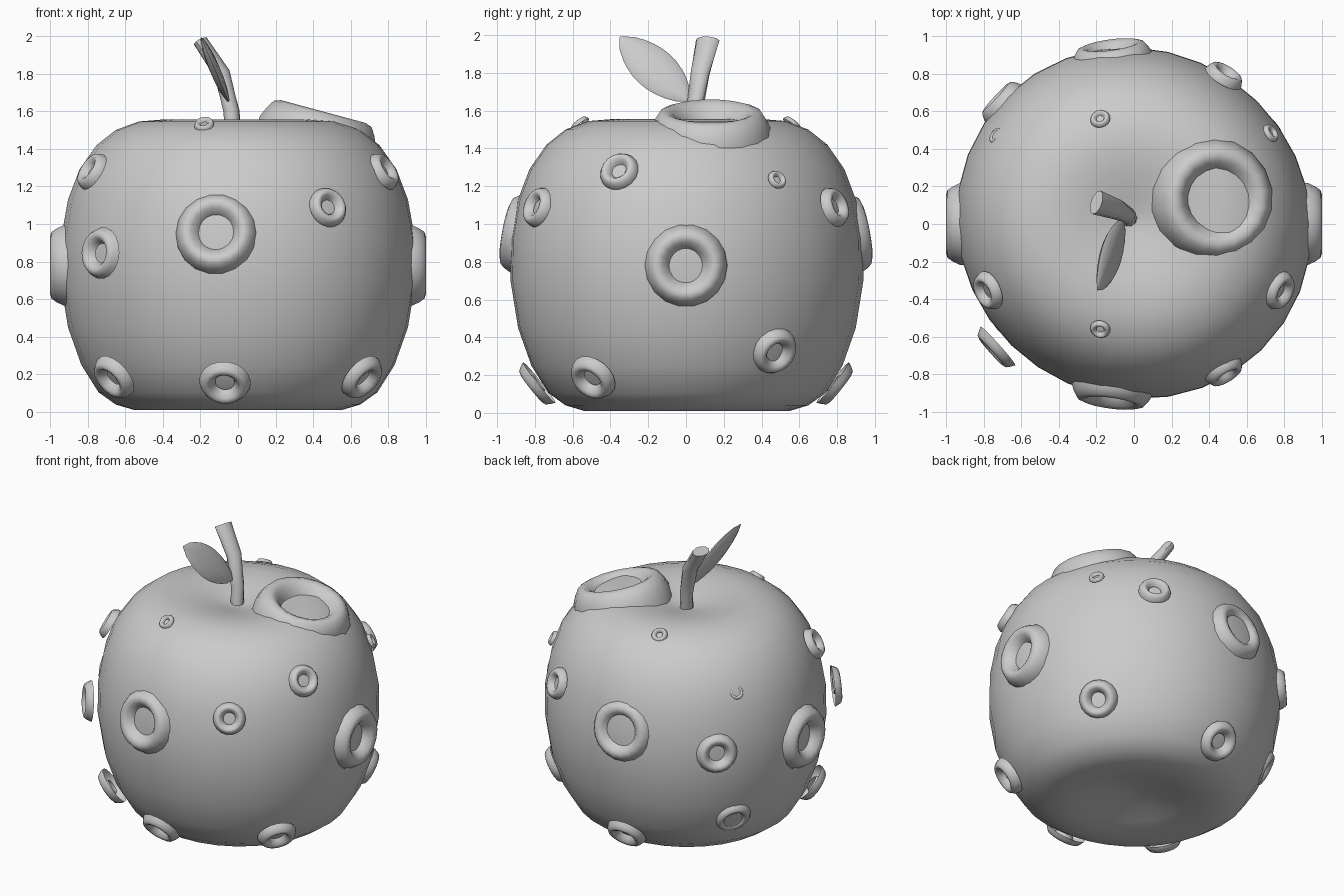
import bpy, bmesh, math
from mathutils import Vector

cube = bpy.data.objects.get("Cube")
if cube:
    bpy.data.objects.remove(cube, do_unlink=True)

grey = bpy.data.materials.new("plain grey")
grey.use_nodes = True
grey.diffuse_color = (0.6, 0.6, 0.6, 1)
grey.node_tree.nodes["Principled BSDF"].inputs["Base Color"].default_value = grey.diffuse_color


def skin(name, rings, close_start=True, close_end=True, angle=50):
    """Join rings of points into one smooth object, capping the ends on request."""
    bm = bmesh.new()
    loops = [[bm.verts.new(p) for p in ring] for ring in rings]
    n = len(loops[0])
    for a, b in zip(loops, loops[1:]):
        for i in range(n):
            j = (i + 1) % n
            bm.faces.new((a[i], a[j], b[j], b[i]))
    if close_start:
        bm.faces.new(loops[0][::-1])
    if close_end:
        bm.faces.new(loops[-1])
    if close_start or close_end:
        bmesh.ops.recalc_face_normals(bm, faces=bm.faces)
    mesh = bpy.data.meshes.new(name)
    bm.to_mesh(mesh)
    bm.free()
    mesh.materials.append(grey)
    obj = bpy.data.objects.new(name, mesh)
    bpy.context.collection.objects.link(obj)
    bpy.ops.object.select_all(action='DESELECT')
    obj.select_set(True)
    bpy.context.view_layer.objects.active = obj
    bpy.ops.object.shade_smooth_by_angle(angle=math.radians(angle))


def circle(center, normal, rx, ry, sides):
    """Points of an ellipse facing along a normal, starting level with the ground."""
    n = Vector(normal).normalized()
    u = Vector((0, 0, 1)).cross(n).normalized()
    v = n.cross(u)
    turns = [math.tau * i / sides for i in range(sides)]
    return [Vector(center) + u * rx * math.cos(t) + v * ry * math.sin(t) for t in turns]


def body_ring(r, z, sides=32):
    """A slightly oval ring, longest from back right to front left."""
    ring = []
    for i in range(sides):
        t = math.tau * i / sides
        wide = r * (1.01 + 0.02 * math.cos(2 * (t - math.radians(143))))
        ring.append((wide * math.cos(t), wide * math.sin(t) + 0.005, z))
    return ring


# Fruit body: a lathed profile with a dimple at each end
body = [(0.01, 0.09), (0.15, 0.075), (0.3, 0.035), (0.42, 0.01), (0.54, 0.01), (0.64, 0.04),
        (0.73, 0.105), (0.82, 0.25), (0.89, 0.45), (0.93, 0.7), (0.927, 0.92),
        (0.89, 1.13), (0.83, 1.29), (0.74, 1.42), (0.64, 1.5), (0.52, 1.545),
        (0.4, 1.555), (0.28, 1.54), (0.15, 1.51), (0.06, 1.485), (0.01, 1.48)]
skin("fruit_body", [body_ring(r, z) for r, z in body])

# Crater rim: outer wall, rounded lip, then the slope into the hole
rim = [(0.99, 0), (0.91, 0.17), (0.82, 0.3), (0.7, 0.34), (0.58, 0.29), (0.45, 0.14), (0.37, -0.02)]


def crater(name, pos, size, normal=None, hole=0.0, skirt=0.12):
    pos = Vector(pos)
    n = Vector(normal or pos - Vector((0, 0, 0.78))).normalized()
    rings = []
    for r, h in [(1, -skirt)] + rim:
        radius = (r + hole * (1 - r)) * size
        rings.append(circle(pos + n * h * size, n, radius, radius, 18))
    skin(name, rings, False, False, 80)


# Craters that repeat on the front and the back
for side, s in (("front", -1), ("back", 1)):
    crater(side + "_large_crater", (-0.115, 0.88 * s, 0.95), 0.22)
    crater(side + "_upper_crater", (0.48, 0.785 * s, 1.09), 0.108)
    crater(side + "_low_crater", (-0.07, 0.78 * s, 0.158), 0.138, skirt=0.03)
    crater(side + "_top_small_crater", (-0.18, 0.56 * s, 1.53), 0.054)
crater("front_raised_crater", (-0.725, -0.65, 0.845), 0.138, skirt=0.02)
crater("back_raised_crater", (-0.7, 0.645, 0.845), 0.138)

# Craters that repeat on the two sides
for side, s in (("left", 1), ("right", -1)):
    crater(side + "_large_crater", (0.925 * s, 0, 0.78), 0.22)
    crater(side + "_shoulder_crater", (0.775 * s, -0.355, 1.28), 0.107)
    crater(side + "_low_front_crater", (0.66 * s, -0.495, 0.185), 0.13)
    crater(side + "_low_back_crater", (0.7 * s, 0.47, 0.325), 0.13)
crater("left_small_crater", (0.727, 0.483, 1.235), 0.052)
crater("right_sunken_crater", (-0.73, 0.468, 1.225), 0.05)

# Big crater on top
crater("top_big_crater", (0.425, 0.13, 1.49), 0.328, (0.27, 0, 1), 0.08, 0.35)

# Stem: curves over and flattens toward a slanted cut end
path = [Vector(p) for p in ((-0.02, 0.02, 1.4), (-0.035, 0.045, 1.6), (-0.085, 0.075, 1.8), (-0.2, 0.115, 1.972))]
widths = ((0.045, 0.043), (0.045, 0.043), (0.054, 0.042), (0.066, 0.036))
stem = []
for i, (p, (rx, ry)) in enumerate(zip(path, widths)):
    tangent = path[min(i + 1, 3)] - path[max(i - 1, 0)]
    stem.append(circle(p, tangent, rx, ry, 10))
skin("stem", stem)

# Leaf: a flat lens shape swept from the stem to its tip
base, tip = Vector((-0.05, 0.02, 1.65)), Vector((-0.195, -0.35, 1.99))
axis = (tip - base).normalized()
face = Vector((1, 0, 0.43)).normalized()
across = face.cross(axis).normalized()
leaf = []
for i in range(11):
    t = i / 10
    w = 0.004 + 0.112 * math.sin(math.pi * t) ** 0.7 if 0 < i < 10 else 0.004
    mid = base.lerp(tip, t)
    leaf.append([mid + across * w * math.cos(a) + face * w * 0.25 * math.sin(a)
                 for a in (math.tau * k / 10 for k in range(10))])
skin("leaf", leaf)
